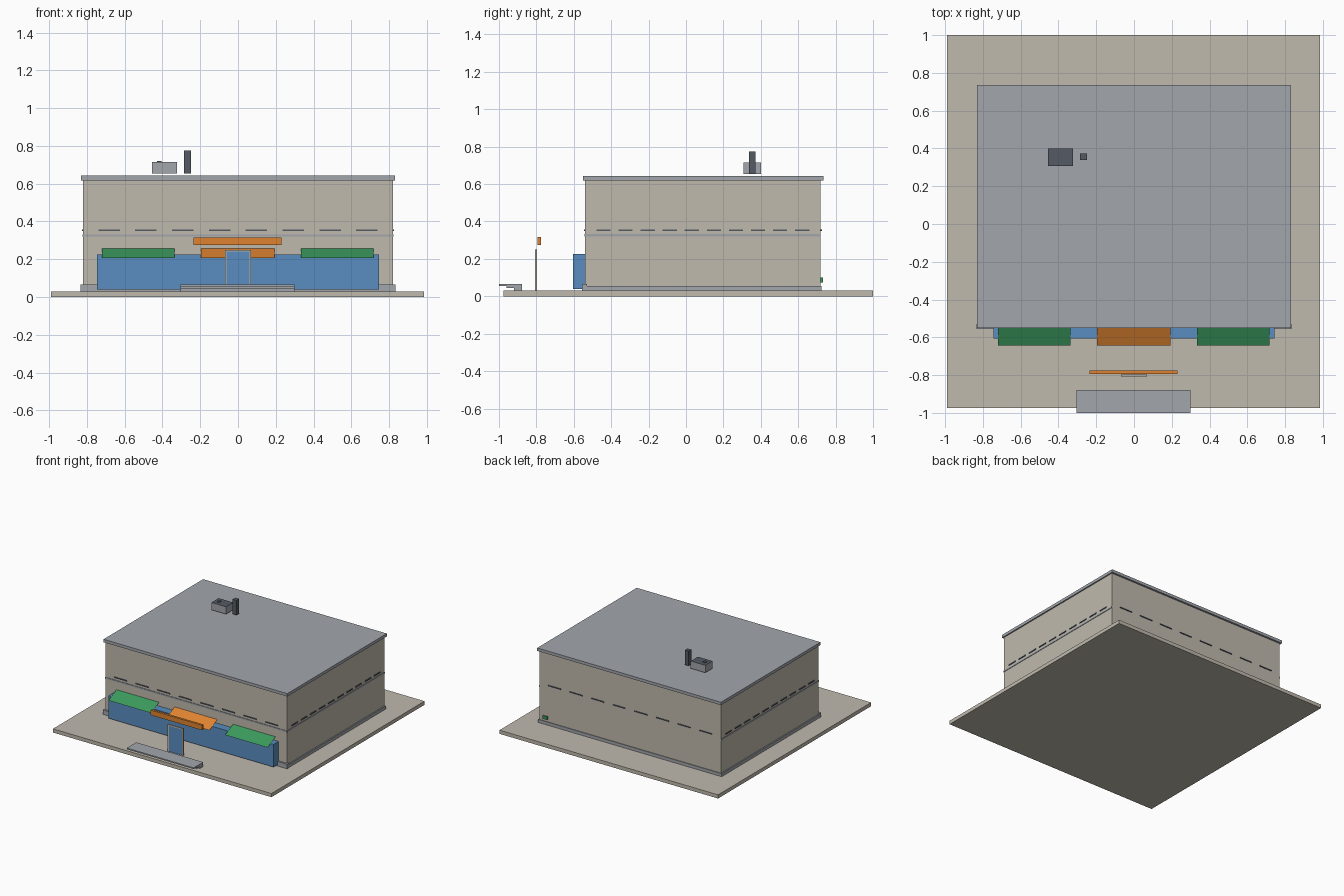
import bpy, bmesh

cube = bpy.data.objects.get("Cube")
if cube:
    bpy.data.objects.remove(cube, do_unlink=True)


def material(name, color):
    m = bpy.data.materials.new(name)
    m.use_nodes = True
    m.diffuse_color = (*color, 1)
    bsdf = next(n for n in m.node_tree.nodes if n.type == 'BSDF_PRINCIPLED')
    bsdf.inputs["Base Color"].default_value = (*color, 1)
    return m


BEIGE = material("beige stone", (0.53, 0.49, 0.42))
GREY = material("grey trim", (0.36, 0.38, 0.41))
BLUE = material("blue glass", (0.10, 0.27, 0.53))
ORANGE = material("orange", (0.74, 0.23, 0.03))
GREEN = material("green", (0.045, 0.32, 0.11))
SLATE = material("dark slate", (0.09, 0.105, 0.13))


def finish(name, bm, *mats):
    mesh = bpy.data.meshes.new(name)
    bm.to_mesh(mesh)
    bm.free()
    for m in mats:
        mesh.materials.append(m)
    ob = bpy.data.objects.new(name, mesh)
    bpy.context.scene.collection.objects.link(ob)
    return ob


def box(name, x, y, z, *mats):
    """Box between the (low, high) pairs; a second material colours its top."""
    bm = bmesh.new()
    bmesh.ops.create_cube(bm, size=1)
    for v in bm.verts:
        v.co = [a + (c + 0.5) * (b - a) for c, (a, b) in zip(v.co, (x, y, z))]
    bm.normal_update()
    if len(mats) > 1:
        for f in bm.faces:
            f.material_index = int(f.normal.z > 0.5)
    return finish(name, bm, *mats)


def awning(name, x, y, z, mat):
    """Single sloping sheet from outer low edge to inner high edge."""
    bm = bmesh.new()
    pts = [(x[0], y[0], z[0]), (x[1], y[0], z[0]), (x[1], y[1], z[1]), (x[0], y[1], z[1])]
    bm.faces.new([bm.verts.new(p) for p in pts])
    return finish(name, bm, mat)


# Ground slab, walls, plinth and roof
box("ground_slab", (-0.99, 0.985), (-0.975, 1.0), (0, 0.03), BEIGE)
W, F, B = 0.82, -0.54, 0.72
box("walls", (-W, W), (F, B), (0.03, 0.62), BEIGE)
box("plinth", (-W - 0.01, W + 0.01), (F, B + 0.005), (0.03, 0.055), GREY)
box("front_plinth", (-W - 0.013, W + 0.013), (F - 0.015, F + 0.01), (0.03, 0.067), GREY)
box("roof_slab", (-0.83, 0.83), (-0.55, 0.735), (0.618, 0.642), GREY)

# Floor band on the front and the sides
box("front_band", (-W, W), (F - 0.004, F), (0.32, 0.332), GREY)
for side, s in (("left", 1), ("right", -1)):
    box(side + "_band", sorted((s * W, s * (W + 0.004))), (F, B), (0.32, 0.332), GREY)

# Rows of narrow window ledges
LEDGE = (0.349, 0.357)
for i in range(8):
    c = (i - 3.5) * 0.195
    span = (c - 0.057, c + 0.057)
    box("front_ledge", span, (F - 0.006, F), LEDGE, SLATE)
    box("back_ledge", span, (B, B + 0.006), LEDGE, SLATE)
for i in range(10):
    c = (F + B) / 2 + (i - 4.5) * 0.118
    for s in (1, -1):
        box("side_ledge", sorted((s * W, s * (W + 0.006))), (c - 0.038, c + 0.038), LEDGE, SLATE)

# Shop front and awnings
box("shop_front", (-0.745, 0.745), (-0.605, F), (0.04, 0.225), BLUE)
for name, x, mat in (("right_awning", (-0.72, -0.335), GREEN),
                     ("middle_awning", (-0.195, 0.192), ORANGE),
                     ("left_awning", (0.333, 0.718), GREEN)):
    awning(name, x, (-0.643, F), (0.207, 0.256), mat)

# Small sloping sign at the back corner
box("back_sign", (0.745, 0.785), (B, B + 0.012), (0.075, 0.1), GREEN)

# Free-standing sign and door
box("sign_board", (-0.235, 0.23), (-0.793, -0.775), (0.275, 0.316), ORANGE)
DOOR_Y = (-0.807, -0.797)
box("door_glass", (-0.062, 0.062), (-0.805, -0.799), (0.03, 0.243), BLUE)
for s in (1, -1):
    box("door_post", sorted((s * 0.07, s * 0.06)), DOOR_Y, (0.03, 0.25), BEIGE)
box("door_lintel", (-0.07, 0.07), DOOR_Y, (0.24, 0.25), BEIGE)

# Entrance steps, each overhanging the one below
for y, z in ((-0.92, (0.03, 0.044)), (-0.96, (0.044, 0.056)), (-1.0, (0.056, 0.066))):
    box("step", (-0.305, 0.3), (y, -0.878), z, GREY)

# Roof equipment
box("roof_unit", (-0.455, -0.323), (0.307, 0.4), (0.655, 0.715), GREY, SLATE)
box("roof_fan", (-0.43, -0.405), (0.34, 0.365), (0.715, 0.72), SLATE)
box("chimney", (-0.285, -0.25), (0.338, 0.372), (0.655, 0.775), SLATE)
